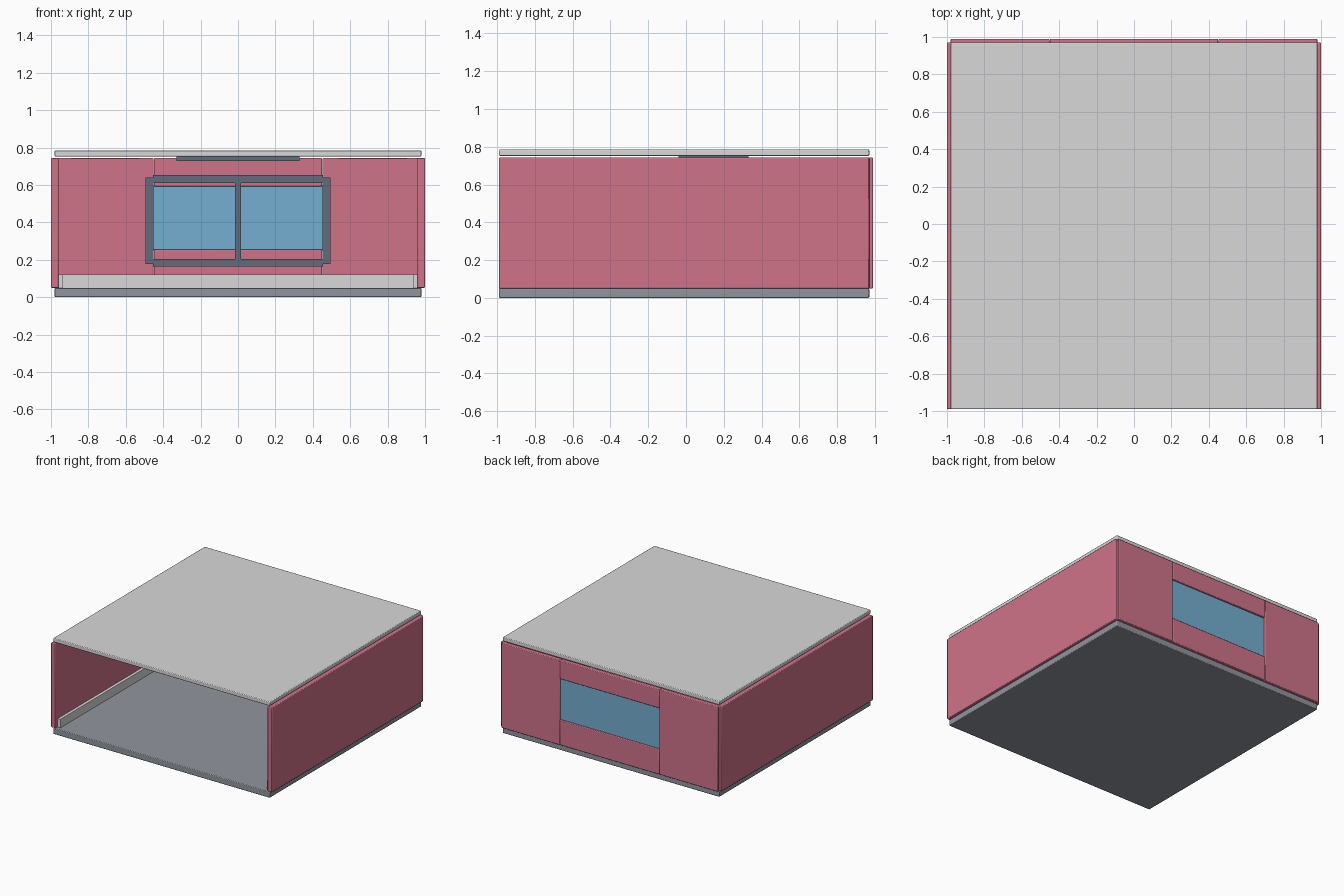
import bpy

if "Cube" in bpy.data.objects:
    bpy.data.objects.remove(bpy.data.objects["Cube"])


def material(name, r, g, b):
    m = bpy.data.materials.new(name)
    lin = [((c / 255 + 0.055) / 1.055) ** 2.4 for c in (r, g, b)]
    m.diffuse_color = (*lin, 1)
    m.use_nodes = True
    m.node_tree.nodes["Principled BSDF"].inputs["Base Color"].default_value = m.diffuse_color
    return m


PINK = material("wall pink", 208, 115, 138)
PALE = material("pale grey", 216, 216, 218)
FLOOR = material("floor grey", 145, 149, 158)
DARK = material("frame slate", 97, 108, 123)
BLUE = material("glass blue", 116, 175, 209)


def box(name, x, y, z, mat, bevel=0.0):
    """Box spanning the given (low, high) ranges, with optional chamfer."""
    bpy.ops.mesh.primitive_cube_add(size=1, location=[sum(r) / 2 for r in (x, y, z)])
    o = bpy.context.object
    o.name = name
    o.scale = [r[1] - r[0] for r in (x, y, z)]
    bpy.ops.object.transform_apply(location=False, rotation=False, scale=True)
    o.data.materials.append(mat)
    if bevel:
        b = o.modifiers.new("soft_edges", "BEVEL")
        b.width = bevel
        b.segments = 2
        bpy.ops.object.shade_smooth_by_angle()
    return o


# Floor and ceiling slabs
box("floor", (-0.98, 0.98), (-0.99, 0.97), (0, 0.05), FLOOR, 0.005)
box("ceiling", (-0.98, 0.98), (-0.99, 0.97), (0.752, 0.785), PALE, 0.005)

# Side walls and their skirting boards
for side, s in (("left", -1), ("right", 1)):
    def span(a, b):
        return tuple(sorted((s * a, s * b)))
    box(side + "_wall", span(0.96, 1.0), (-0.99, 0.97), (0.05, 0.743), PINK, 0.005)
    box(side + "_skirting", span(0.936, 0.96), (-0.96, 0.95), (0.05, 0.12), PALE)
    # Back wall panel beside the window
    box(side + "_back_wall", span(0.452, 0.98), (0.95, 0.99), (0.05, 0.743), PINK, 0.005)
    # Upright of the window frame
    box(side + "_window_upright", span(0.452, 0.495), (0.925, 0.955), (0.177, 0.64), DARK)

# Back wall above and below the window
box("back_wall_below_window", (-0.45, 0.45), (0.95, 0.99), (0.05, 0.255), PINK, 0.005)
box("back_wall_above_window", (-0.45, 0.45), (0.95, 0.99), (0.592, 0.743), PINK, 0.005)
box("back_skirting", (-0.96, 0.96), (0.926, 0.95), (0.05, 0.12), PALE)

# Window pane, rails and centre bar
box("window_glass", (-0.452, 0.452), (0.965, 0.975), (0.25, 0.597), BLUE)
box("window_bottom_rail", (-0.455, 0.455), (0.925, 0.955), (0.163, 0.205), DARK)
box("window_top_rail", (-0.455, 0.455), (0.925, 0.955), (0.61, 0.654), DARK)
box("window_centre_bar", (-0.015, 0.015), (0.93, 0.96), (0.205, 0.61), DARK)

# Ceiling lamp
box("ceiling_lamp", (-0.33, 0.33), (-0.04, 0.33), (0.728, 0.752), DARK)
